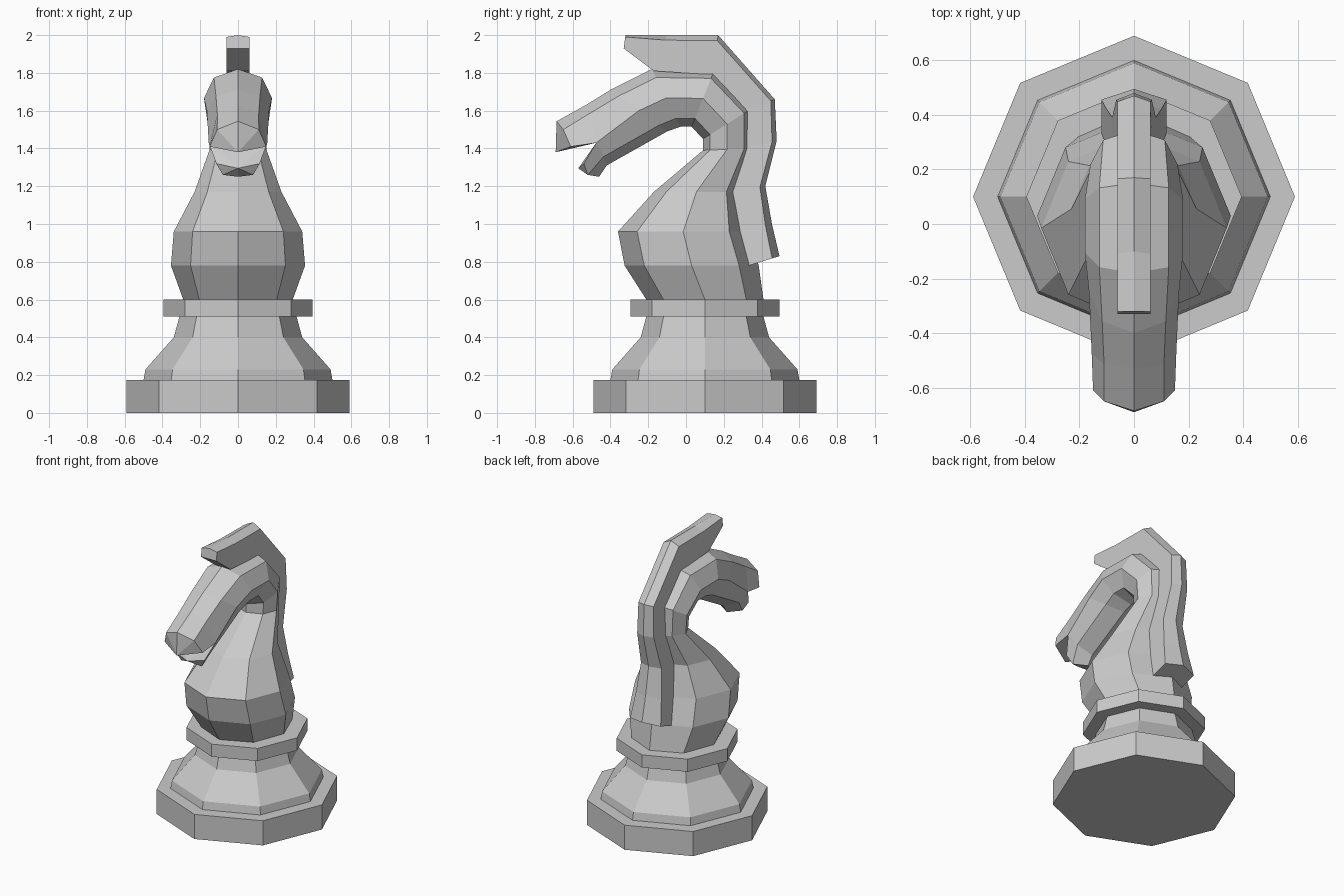
import bpy, bmesh
from math import cos, sin, pi
from mathutils import Vector

cube = bpy.data.objects.get("Cube")
if cube:
    bpy.data.objects.remove(cube, do_unlink=True)

grey = bpy.data.materials.new("light_grey")
grey.use_nodes = True
grey.diffuse_color = (0.6, 0.6, 0.6, 1)
grey.node_tree.nodes["Principled BSDF"].inputs["Base Color"].default_value = grey.diffuse_color


def finish(bm, name):
    """Turn a bmesh into a flat-shaded grey object."""
    bmesh.ops.recalc_face_normals(bm, faces=bm.faces)
    mesh = bpy.data.meshes.new(name)
    bm.to_mesh(mesh)
    bm.free()
    mesh.materials.append(grey)
    obj = bpy.data.objects.new(name, mesh)
    bpy.context.collection.objects.link(obj)
    return obj


def bridge(bm, a, b):
    """Join two closed rings with quads."""
    n = len(a)
    for i in range(n):
        j = (i + 1) % n
        bm.faces.new((a[i], a[j], b[j], b[i]))


def lathe(name, profile, sides=8, centre_y=0.1):
    """Eight-sided turned part from (radius, height) pairs."""
    bm = bmesh.new()
    rings = [[bm.verts.new((r * cos(2 * pi * i / sides), centre_y + r * sin(2 * pi * i / sides), z))
              for i in range(sides)] for r, z in profile]
    for a, b in zip(rings, rings[1:]):
        bridge(bm, a, b)
    bm.faces.new(rings[0])
    bm.faces.new(rings[-1])
    return finish(bm, name)


# Turned foot
lathe("base_plate", [(0.59, 0), (0.59, 0.175)])
lathe("pedestal", [(0.5, 0.175), (0.49, 0.23), (0.34, 0.4), (0.31, 0.51)])
lathe("collar", [(0.395, 0.51), (0.395, 0.6)])


# Neck and head: octagonal sections from throat side to crest side, plus half width
def section(bm, throat, crest, width):
    middle = (Vector(throat) + Vector(crest)) / 2
    half = Vector(crest) - middle
    ring = []
    for i in range(8):
        p = middle + half * cos(i * pi / 4)
        ring.append(bm.verts.new((width * sin(i * pi / 4), p.x, p.y)))
    return ring


sections = [
    ((-0.21, 0.6), (0.41, 0.6), 0.29),
    ((-0.325, 0.78), (0.385, 0.78), 0.355),
    ((-0.36, 0.96), (0.33, 0.96), 0.34),
    ((-0.17, 1.17), (0.28, 1.17), 0.23),
    ((0.09, 1.39), (0.345, 1.4), 0.15),
    ((0.09, 1.45), (0.345, 1.61), 0.16),
    ((0.03, 1.515), (0.15, 1.815), 0.18),
    ((-0.03, 1.515), (-0.18, 1.82), 0.18),
    ((-0.1, 1.49), (-0.4, 1.71), 0.165),
    ((-0.42, 1.31), (-0.53, 1.63), 0.155),
]
bm = bmesh.new()
rings = [section(bm, *s) for s in sections]
for a, b in zip(rings, rings[1:]):
    bridge(bm, a, b)
bm.faces.new(rings[0])
end = rings[-1]
for corner in (end[2], end[6]):
    corner.co.z = 1.43


# Jaws: a five-point strip from the mouth corners, closed by a fan at the tip
def jaw(root, side, diagonal, centre, lip):
    mirror = lambda p: (-p[0], p[1], p[2])
    tip = [bm.verts.new(p) for p in (side, diagonal, centre, mirror(diagonal), mirror(side))]
    lip = bm.verts.new(lip)
    for i in range(4):
        bm.faces.new((root[i], root[i + 1], tip[i + 1], tip[i]))
        bm.faces.new((tip[i], tip[i + 1], lip))
    bm.faces.new((root[0], tip[0], lip))
    bm.faces.new((root[4], tip[4], lip))
    bm.faces.new((root[0], root[4], lip))


jaw([end[2], end[1], end[0], end[7], end[6]],
    (0.15, -0.61, 1.41), (0.11, -0.65, 1.5), (0, -0.685, 1.544), (0, -0.69, 1.38))
jaw([end[2], end[3], end[4], end[5], end[6]],
    (0.115, -0.54, 1.32), (0.08, -0.52, 1.26), (0, -0.46, 1.25), (0, -0.57, 1.295))
finish(bm, "neck_and_head")

# Mane: ridged strip given by root, ridge and half width
mane = [
    ((-0.33, 1.93), (-0.32, 2.0), 0.06),
    ((-0.17, 1.81), (-0.1, 2.0), 0.06),
    ((0.14, 1.79), (0.17, 2.0), 0.06),
    ((0.32, 1.6), (0.47, 1.66), 0.06),
    ((0.31, 1.4), (0.48, 1.44), 0.065),
    ((0.24, 1.17), (0.42, 1.2), 0.08),
    ((0.26, 0.97), (0.455, 1.0), 0.1),
    ((0.3, 0.77), (0.495, 0.83), 0.12),
]
bm = bmesh.new()
strips = []
for root, ridge, width in mane:
    root, ridge = Vector(root), Vector(ridge)
    shoulder = ridge.lerp(root, 0.08 + width)
    outline = [(-width, root), (-width, shoulder), (0, ridge), (width, shoulder), (width, root)]
    strips.append([bm.verts.new((x, p.x, p.y)) for x, p in outline])
for a, b in zip(strips, strips[1:]):
    bridge(bm, a, b)
bm.faces.new(strips[0])
bm.faces.new(strips[-1])
finish(bm, "mane")
